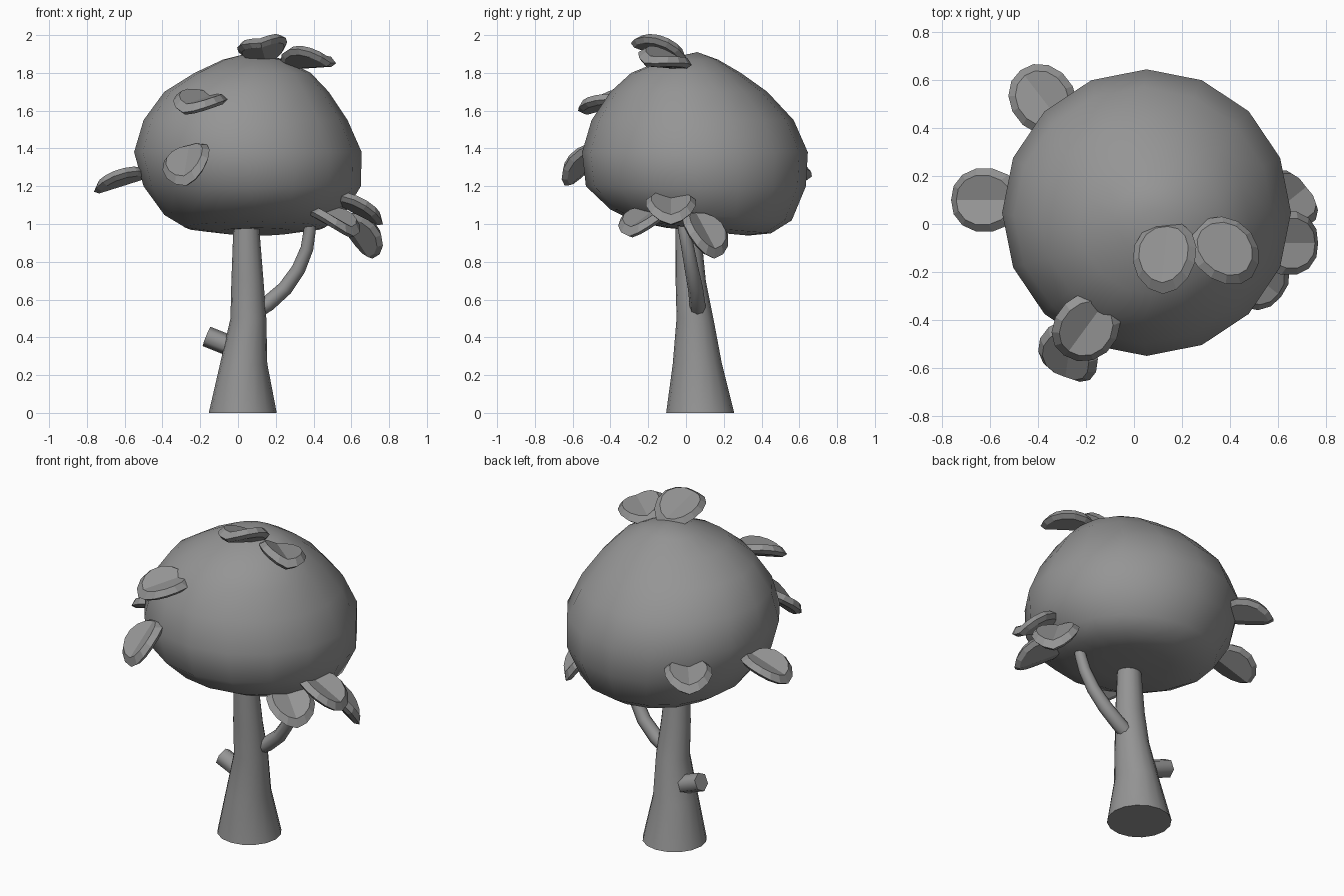
import bpy, bmesh
from math import sin, cos, tau
from mathutils import Vector

default = bpy.data.objects.get("Cube")
if default:
    bpy.data.objects.remove(default)

grey = bpy.data.materials.new("plain grey")
grey.use_nodes = True
grey.diffuse_color = (0.3, 0.3, 0.3, 1)
grey.node_tree.nodes["Principled BSDF"].inputs["Base Color"].default_value = (0.3, 0.3, 0.3, 1)


def finish(name, bm):
    bmesh.ops.recalc_face_normals(bm, faces=bm.faces)
    mesh = bpy.data.meshes.new(name)
    bm.to_mesh(mesh)
    bm.free()
    mesh.materials.append(grey)
    obj = bpy.data.objects.new(name, mesh)
    bpy.context.collection.objects.link(obj)
    return obj


def bridge(bm, a, b, smooth=True):
    n = len(a)
    for i in range(n):
        j = (i + 1) % n
        bm.faces.new((a[i], a[j], b[j], b[i])).smooth = smooth


def fan(bm, ring, tip, smooth=True):
    centre = bm.verts.new(tip)
    for i, v in enumerate(ring):
        bm.faces.new((v, ring[(i + 1) % len(ring)], centre)).smooth = smooth


def loft(name, rings, tips=None):
    """Skin rings of points; close with flat caps, or with smooth tips."""
    bm = bmesh.new()
    loops = [[bm.verts.new(p) for p in ring] for ring in rings]
    for a, b in zip(loops, loops[1:]):
        bridge(bm, a, b)
    if tips:
        fan(bm, loops[0], tips[0])
        fan(bm, loops[-1], tips[1])
    else:
        bm.faces.new(loops[0])
        bm.faces.new(loops[-1])
    return finish(name, bm)


def oval(z, x0, x1, y0, y1, sides=16):
    return [Vector(((x0 + x1) / 2 + (x1 - x0) / 2 * cos(tau * i / sides),
                    (y0 + y1) / 2 + (y1 - y0) / 2 * sin(tau * i / sides), z))
            for i in range(sides)]


def tube(name, path, radii, sides):
    path = [Vector(p) for p in path]
    rings = []
    for i, p in enumerate(path):
        d = (path[min(i + 1, len(path) - 1)] - path[max(i - 1, 0)]).normalized()
        u = d.cross(Vector((0, 1, 0))).normalized()
        w = d.cross(u)
        rings.append([p + radii[i] * (u * cos(tau * k / sides) + w * sin(tau * k / sides))
                      for k in range(sides)])
    return loft(name, rings)


# Canopy: lopsided ovals, with the underside sagging towards the back
canopy = [oval(*r) for r in (
    (0.965, -0.10, 0.30, -0.10, 0.33),
    (0.985, -0.28, 0.46, -0.27, 0.45),
    (1.05, -0.39, 0.56, -0.40, 0.56),
    (1.20, -0.50, 0.65, -0.53, 0.635),
    (1.38, -0.55, 0.655, -0.55, 0.645),
    (1.55, -0.50, 0.58, -0.50, 0.57),
    (1.70, -0.39, 0.48, -0.40, 0.43),
    (1.80, -0.23, 0.385, -0.29, 0.29),
    (1.87, -0.08, 0.25, -0.12, 0.17))]
for ring in canopy:
    for p in ring:
        p.z -= 0.4 * max(0, 1.2 - p.z) * (p.y - 0.05)
loft("canopy", canopy, ((0.08, 0.1, 0.965), (0.08, 0.06, 1.91)))

# Trunk, side branch and cut stub
loft("trunk", [oval(*r) for r in (
    (0, -0.155, 0.205, -0.105, 0.255),
    (0.26, -0.095, 0.155, -0.07, 0.19),
    (0.50, -0.04, 0.15, -0.05, 0.145),
    (0.70, -0.035, 0.135, -0.055, 0.105),
    (1.05, -0.022, 0.107, -0.055, 0.07))])
tube("side_branch",
     [(0.08, 0.06, 0.53), (0.16, 0.06, 0.58), (0.25, 0.05, 0.66), (0.32, 0.03, 0.76),
      (0.365, 0.01, 0.87), (0.38, -0.01, 0.97), (0.38, -0.02, 1.06)],
     [0.042, 0.042, 0.04, 0.037, 0.034, 0.032, 0.03], 8)
tube("cut_stub", [(0.02, 0.08, 0.33), (-0.167, 0.09, 0.405)], [0.055, 0.055], 6)


def leaf(name, centre, direction, up=(0, 0, 1)):
    """Thick oval leaf, folded along its midrib and drooping at the tip."""
    d = Vector(direction).normalized()
    side = Vector(up).cross(d).normalized()
    n = d.cross(side)

    def place(u, v, h):
        return Vector(centre) + d * u + side * v + n * (h + 0.2 * abs(v) - 0.8 * u * u)

    bm = bmesh.new()
    count = 14
    loops = []
    for size, h in ((0.85, -0.035), (1, -0.012), (0.78, 0.02)):
        loops.append([bm.verts.new(place(0.16 * size * cos(tau * i / count),
                                         0.135 * size * sin(tau * i / count), h))
                      for i in range(count)])
    bridge(bm, loops[0], loops[1], False)
    bridge(bm, loops[1], loops[2], False)
    # The two halves of each broad face meet along the midrib
    for ring in (loops[0], loops[2]):
        half = count // 2
        bm.faces.new(ring[:half + 1])
        bm.faces.new(ring[half:] + ring[:1])
    return finish(name, bm)


# Leaves scattered over the canopy
leaf("right_leaf", (-0.62, 0.1, 1.25), (-0.95, 0, -0.3))
leaf("back_leaf", (-0.38, 0.52, 1.29), (-0.6, 0.78, -0.15))
leaf("front_low_leaf", (-0.27, -0.54, 1.33), (-0.1, -0.7, -0.6), (-0.25, 0, 1))
leaf("front_high_leaf", (-0.2, -0.43, 1.655), (-0.55, -0.75, -0.2), (0.2, 0, 1))
leaf("top_leaf", (0.13, -0.13, 1.935), (-0.1, -1, 0.35), (-0.2, 0, 1))
leaf("top_left_leaf", (0.375, -0.11, 1.875), (0.7, -0.6, 0.05), (0.15, 0.25, 1))
leaf("left_upper_leaf", (0.64, -0.08, 1.1), (0.88, 0, -0.45))
leaf("left_lower_leaf", (0.65, 0.1, 0.96), (0.5, 0.4, -0.75))
leaf("left_front_leaf", (0.51, -0.22, 1.03), (0.7, -0.55, -0.4))
